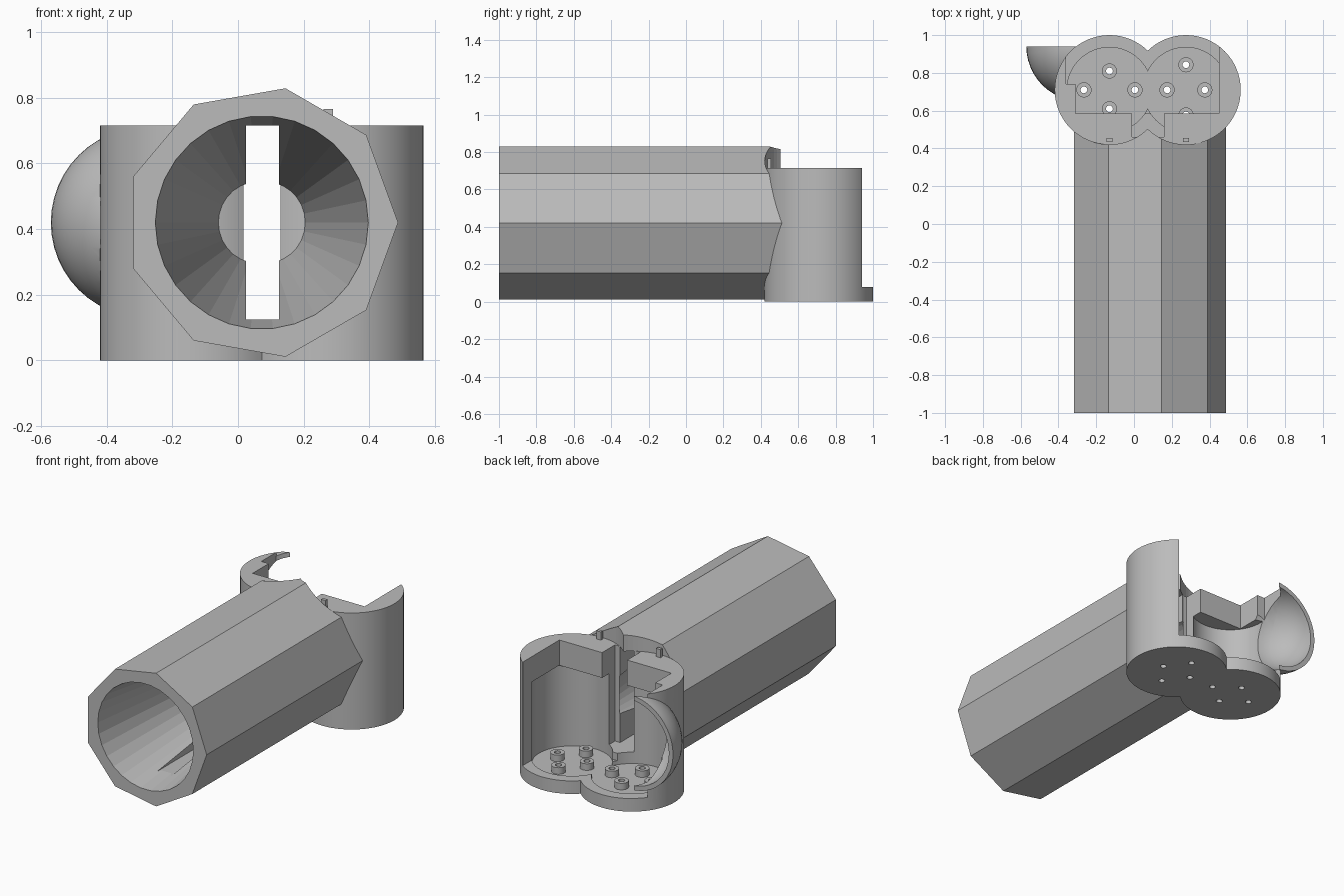
import bpy, math
from mathutils import Matrix

if "Cube" in bpy.data.objects:
    bpy.data.objects.remove(bpy.data.objects["Cube"], do_unlink=True)

grey = bpy.data.materials.new("plain grey")
grey.use_nodes = True
COLOUR = (0.5, 0.5, 0.5, 1)
grey.diffuse_color = COLOUR
grey.node_tree.nodes["Principled BSDF"].inputs["Base Color"].default_value = COLOUR

XS = (-0.13, 0.275)          # centres of the two cups
CY, R, RI, TOP = 0.71, 0.29, 0.225, 0.715
MID, AXIS = 0.0725, 0.42     # tube axis


def finish(name):
    ob = bpy.context.object
    ob.name = name
    ob.data.materials.append(grey)
    bpy.ops.object.transform_apply(location=True, rotation=True, scale=True)
    return ob


def box(name, x, y, z):
    lo, hi = zip(x, y, z)
    bpy.ops.mesh.primitive_cube_add(size=1, location=[(a + b) / 2 for a, b in zip(lo, hi)])
    bpy.context.object.scale = [b - a for a, b in zip(lo, hi)]
    return finish(name)


def cyl(name, x, y, r, z0, z1, n=64):
    bpy.ops.mesh.primitive_cylinder_add(vertices=n, radius=r, depth=z1 - z0,
                                        location=(x, y, (z0 + z1) / 2))
    return finish(name)


def cone_y(name, r0, r1, y0, y1, n):
    """Frustum along y with one corner pointing to +x."""
    bpy.ops.mesh.primitive_cone_add(vertices=n, radius1=r0, radius2=r1, depth=y1 - y0)
    ob = bpy.context.object
    # primitive starts its first corner on +y
    turn = Matrix.Rotation(-math.pi / 2, 4, 'X') @ Matrix.Rotation(-math.pi / 2, 4, 'Z')
    ob.data.transform(Matrix.Translation((MID, (y0 + y1) / 2, AXIS)) @ turn)
    return finish(name)


def ball(name, r):
    bpy.ops.mesh.primitive_uv_sphere_add(segments=48, ring_count=24, radius=r,
                                         location=(-0.28, 0.94, AXIS))
    return finish(name)


def combine(target, tools, operation='DIFFERENCE'):
    """Apply booleans one after another and drop the tools."""
    bpy.context.view_layer.objects.active = target
    for tool in tools:
        mod = target.modifiers.new("cut", 'BOOLEAN')
        mod.operation, mod.solver, mod.object = operation, 'EXACT', tool
        bpy.ops.object.modifier_apply(modifier=mod.name)
        bpy.data.objects.remove(tool, do_unlink=True)


def smooth(ob):
    bpy.ops.object.select_all(action='DESELECT')
    ob.select_set(True)
    bpy.context.view_layer.objects.active = ob
    bpy.ops.object.shade_smooth_by_angle(angle=math.radians(25))


def slot():
    return box("slot", (0.025, 0.125), (-1.1, 0.75), (0.125, TOP))


# twin cup body: two joined cylinders
body = cyl("twin_cup_body", XS[0], CY, R, 0, TOP)
combine(body, [cyl("second_cup", XS[1], CY, R, 0, TOP)], 'UNION')

# open back, rounded cavities, side notch, centre pocket, slot and dome hollow
combine(body, [box("back_opening", (-0.31, 0.45), (0.585, 1.1), (0.08, 0.9))]
        + [cyl("cavity", x, CY, RI, 0.055, 0.56) for x in XS]
        + [box("side_notch", (-0.36, -0.3), (0.74, 1.1), (0.081, 0.9)),
           box("pocket", (-0.01, 0.16), (0.46, 0.65), (0.125, 0.9)),
           slot(), ball("hollow", 0.262)])
combine(body, [box("back_trim", (-0.6, 0.6), (0.94, 1.1), (0.0805, 0.9))])

# pierced bosses on the floor
spots = []
for x, dx, dy in ((XS[0], 0.135, 0.1), (XS[1], 0.1, 0.133)):
    spots += [(x - dx, CY), (x + dx, CY), (x, CY - dy), (x, CY + dy)]
combine(body, [cyl("hole", x, y, 0.018, -0.1, 0.2, 16) for x, y in spots])
smooth(body)
for i, (x, y) in enumerate(spots):
    boss = cyl(f"floor_boss_{i + 1}", x, y, 0.04, 0.05, 0.095, 24)
    combine(boss, [cyl("hole", x, y, 0.018, -0.1, 0.2, 16)])
    smooth(boss)

# small pegs on the top rim
for side, x in zip(("right", "left"), XS):
    box(f"{side}_rim_peg", (x - 0.015, x + 0.015), (0.435, 0.455), (0.7, 0.765))

# nine-sided tube with a tapering bore, ending against the cups
tube = cone_y("tube", 0.415, 0.415, -1, 0.7, 9)
combine(tube, [cone_y("bore", 0.325, 0.12, -1.005, 0.52, 30), slot()]
        + [cyl("cup_clearance", x, CY, R - 0.001, -0.2, 1.2) for x in XS])
combine(tube, [box("tube_trim", (-0.6, 0.7), (0.6, 0.9), (-0.2, 1.2))])

# hollow quarter dome on the side
dome = ball("side_dome", 0.29)
combine(dome, [ball("dome_hollow", 0.262),
               box("dome_trim", (-0.8, 0.4), (0.94, 1.4), (0, 1)),
               cyl("cup_clearance", XS[0], CY, R - 0.001, -0.2, 1.2)])
smooth(dome)
